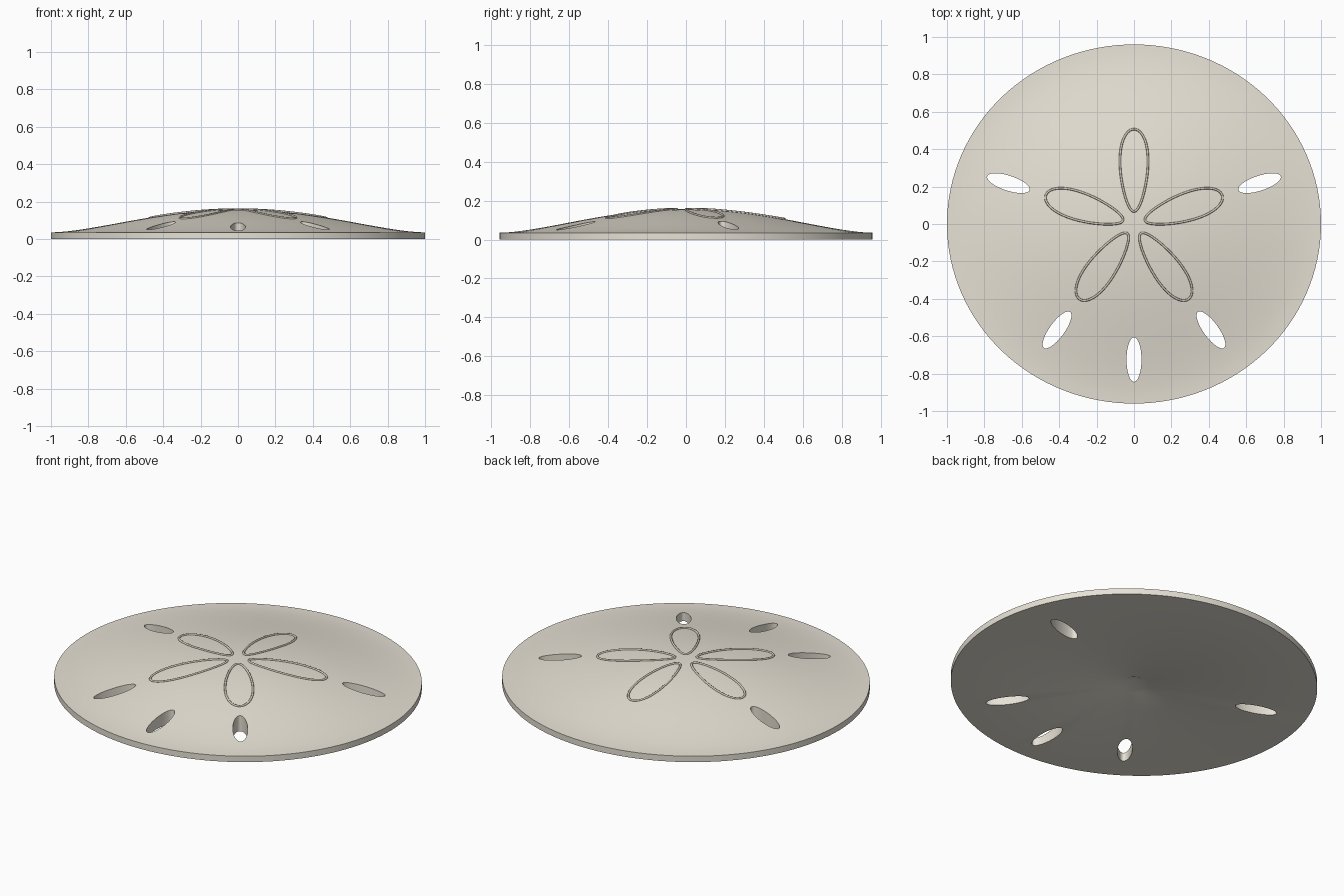
import bpy, bmesh
from math import sin, cos, pi, radians, hypot

if "Cube" in bpy.data.objects:
    bpy.data.objects.remove(bpy.data.objects["Cube"])

YS = 0.96      # slight front-to-back flattening of the disc
SEG = 128


def material(name, color):
    m = bpy.data.materials.new(name)
    m.diffuse_color = (*color, 1)
    m.use_nodes = True
    m.node_tree.nodes["Principled BSDF"].inputs["Base Color"].default_value = m.diffuse_color
    return m


def dome(r):
    return 0.035 + 0.122 * max(0, 1 - r * r) ** 1.7


def mesh_object(name, bm):
    bmesh.ops.recalc_face_normals(bm, faces=bm.faces)
    me = bpy.data.meshes.new(name)
    bm.to_mesh(me)
    bm.free()
    ob = bpy.data.objects.new(name, me)
    bpy.context.collection.objects.link(ob)
    return ob


def activate(ob):
    bpy.ops.object.select_all(action='DESELECT')
    ob.select_set(True)
    bpy.context.view_layer.objects.active = ob


shell_mat = material("shell", (0.80, 0.76, 0.67))
petal_mat = material("petal_line", (0.66, 0.61, 0.52))

# Shell: lathed profile with shallow conical mouth underneath
profile = [(0.088, 0), (1, 0)] + [(r / 24, dome(r / 24)) for r in range(24, 0, -1)]
bm = bmesh.new()
rings = [[bm.verts.new((r * cos(2 * pi * i / SEG), r * YS * sin(2 * pi * i / SEG), z))
          for i in range(SEG)] for r, z in profile]
pit = bm.verts.new((0, 0, 0.035))
top = bm.verts.new((0, 0, dome(0)))
for i in range(SEG):
    j = (i + 1) % SEG
    for a, b in zip(rings, rings[1:]):
        bm.faces.new((a[i], a[j], b[j], b[i]))
    bm.faces.new((pit, rings[0][j], rings[0][i]))
    bm.faces.new((top, rings[-1][i], rings[-1][j]))
shell = mesh_object("shell", bm)
shell.data.materials.append(shell_mat)

# Five elongated through slots
bm = bmesh.new()
for deg, dist in ((18, 0.706), (162, 0.706), (-54, 0.70), (-126, 0.70), (-90, 0.725)):
    a = radians(deg)
    loop = []
    for k in range(40):
        t = 2 * pi * k / 40
        u, v = dist + 0.119 * cos(t), 0.04 * sin(t)
        loop.append(bm.verts.new((u * cos(a) - v * sin(a), u * sin(a) + v * cos(a), -0.1)))
    face = bm.faces.new(loop)
    ext = bmesh.ops.extrude_face_region(bm, geom=[face])
    bmesh.ops.translate(bm, vec=(0, 0, 0.4),
                        verts=[g for g in ext["geom"] if isinstance(g, bmesh.types.BMVert)])
cutter = mesh_object("slot_cutter", bm)
cutter.hide_render = True
mod = shell.modifiers.new("slots", 'BOOLEAN')
mod.operation = 'DIFFERENCE'
mod.solver = 'EXACT'
mod.object = cutter
activate(shell)
bpy.ops.object.modifier_apply(modifier=mod.name)
bpy.data.objects.remove(cutter)
bpy.ops.object.shade_smooth_by_angle(angle=radians(30))

# Five raised petal outlines draped over the dome
for n in range(5):
    a = radians(90 + 72 * n)
    length = 0.22 if n == 0 else 0.217
    mid = 0.287 if n == 0 else 0.279
    cu = bpy.data.curves.new(f"petal_{n + 1}", 'CURVE')
    cu.dimensions = '3D'
    cu.bevel_depth = 0.006
    cu.bevel_resolution = 2
    sp = cu.splines.new('POLY')
    sp.points.add(63)
    for k, p in enumerate(sp.points):
        t = 2 * pi * k / 64
        u = mid + length * cos(t)
        v = 0.073 * sin(t) * (1 + 0.25 * cos(t))
        x, y = u * cos(a) - v * sin(a), u * sin(a) + v * cos(a)
        p.co = (x, y, dome(hypot(x, y / YS)) + 0.001, 1)
    sp.use_cyclic_u = True
    petal = bpy.data.objects.new(f"petal_{n + 1}", cu)
    bpy.context.collection.objects.link(petal)
    activate(petal)
    bpy.ops.object.convert(target='MESH')
    petal = bpy.context.object
    petal.data.materials.clear()
    petal.data.materials.append(petal_mat)
    bpy.ops.object.shade_smooth_by_angle(angle=radians(50))
